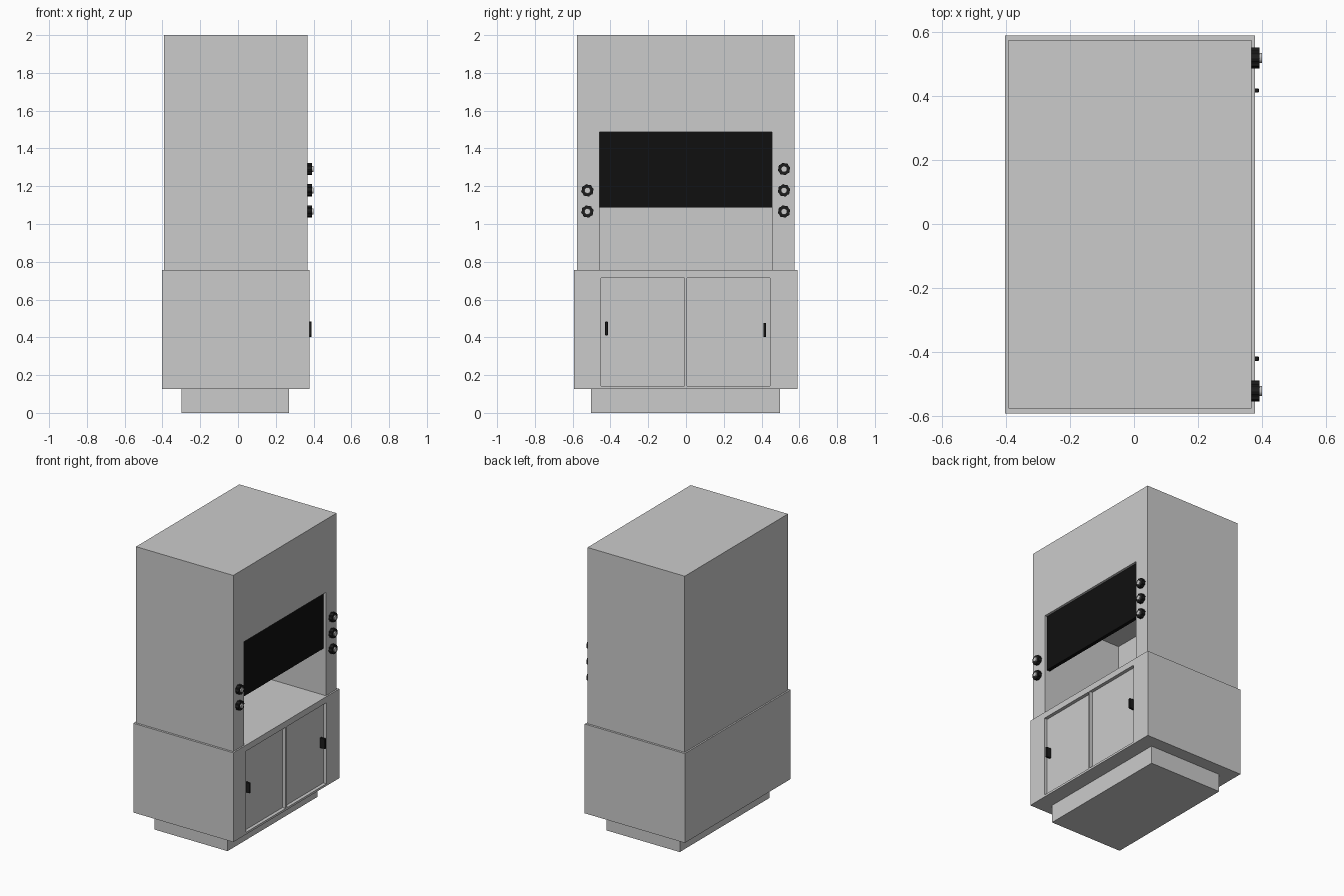
import bpy, bmesh, math

if "Cube" in bpy.data.objects:
    bpy.data.objects.remove(bpy.data.objects["Cube"])

black = bpy.data.materials.new("black")
black.diffuse_color = (0.005, 0.005, 0.005, 1)
black.use_nodes = True
black.node_tree.nodes["Principled BSDF"].inputs["Base Color"].default_value = black.diffuse_color
dark = bpy.data.materials.new("dark_plastic")
dark.diffuse_color = (0.012, 0.012, 0.012, 1)
dark.use_nodes = True
dark.node_tree.nodes["Principled BSDF"].inputs["Base Color"].default_value = dark.diffuse_color


def finish(name, bm, mat=None):
    bmesh.ops.recalc_face_normals(bm, faces=bm.faces)
    me = bpy.data.meshes.new(name)
    bm.to_mesh(me)
    bm.free()
    ob = bpy.data.objects.new(name, me)
    bpy.context.collection.objects.link(ob)
    if mat:
        me.materials.append(mat)
    return ob


def box(name, x, y, z, mat=None, bevel=0):
    bm = bmesh.new()
    bmesh.ops.create_cube(bm, size=1)
    for v in bm.verts:
        for i, (a, b) in enumerate((x, y, z)):
            v.co[i] = a if v.co[i] < 0 else b
    if bevel:
        bmesh.ops.bevel(bm, geom=bm.edges[:], offset=bevel, segments=1, affect='EDGES')
    return finish(name, bm, mat)


def cut(target, x, y, z):
    cutter = box(target.name + "_cutter", x, y, z)
    mod = target.modifiers.new("opening", 'BOOLEAN')
    mod.operation = 'DIFFERENCE'
    mod.solver = 'EXACT'
    mod.object = cutter
    # apply the cut, then drop the cutter
    dg = bpy.context.evaluated_depsgraph_get()
    me = bpy.data.meshes.new_from_object(target.evaluated_get(dg))
    target.modifiers.clear()
    target.data = me
    bpy.data.objects.remove(cutter)


def disc(name, x0, x1, y, z, radii, n, mat=None):
    """Prism along x whose outline cycles through the given radii."""
    bm = bmesh.new()
    ring = []
    for i in range(n):
        a, r = 2 * math.pi * (i + 0.5) / n, radii[i % len(radii)]
        ring.append(bm.verts.new((x0, y + r * math.cos(a), z + r * math.sin(a))))
    face = bm.faces.new(ring)
    geom = bmesh.ops.extrude_face_region(bm, geom=[face])["geom"]
    bmesh.ops.translate(bm, vec=(x1 - x0, 0, 0),
                        verts=[g for g in geom if isinstance(g, bmesh.types.BMVert)])
    bm.faces.new(ring) if not bm.faces.get(ring) else None
    return finish(name, bm, mat)


# Plinth and lower cabinet with two recessed doors
box("plinth", (-0.30, 0.27), (-0.502, 0.498), (0, 0.13))
cabinet = box("lower_cabinet", (-0.403, 0.378), (-0.592, 0.589), (0.127, 0.757))
for y in ((-0.45, -0.009), (0.004, 0.445)):
    cut(cabinet, (0.354, 0.5), y, (0.142, 0.714))

# Door handles
box("left_door_handle", (0.35, 0.39), (-0.428, -0.414), (0.41, 0.483), dark, 0.002)
box("right_door_handle", (0.35, 0.39), (0.41, 0.424), (0.402, 0.475), dark, 0.002)

# Upper hood with the working chamber
hood = box("upper_hood", (-0.392, 0.367), (-0.577, 0.574), (0.757, 2.0))
cut(hood, (-0.255, 0.5), (-0.459, 0.455), (0.6, 1.486))

# Sliding sash
box("sash_window", (0.325, 0.35), (-0.459, 0.455), (1.087, 1.486), black)

# Fluted control knobs with grey caps
for side, y, heights in (("left", -0.522, (1.066, 1.178)),
                         ("right", 0.519, (1.066, 1.178, 1.291))):
    for i, z in enumerate(heights):
        disc(f"{side}_knob_{i + 1}", 0.36, 0.392, y, z,
             (0.033, 0.033, 0.030, 0.030), 32, dark)
        disc(f"{side}_knob_cap_{i + 1}", 0.385, 0.40, y, z, (0.016,), 24)
